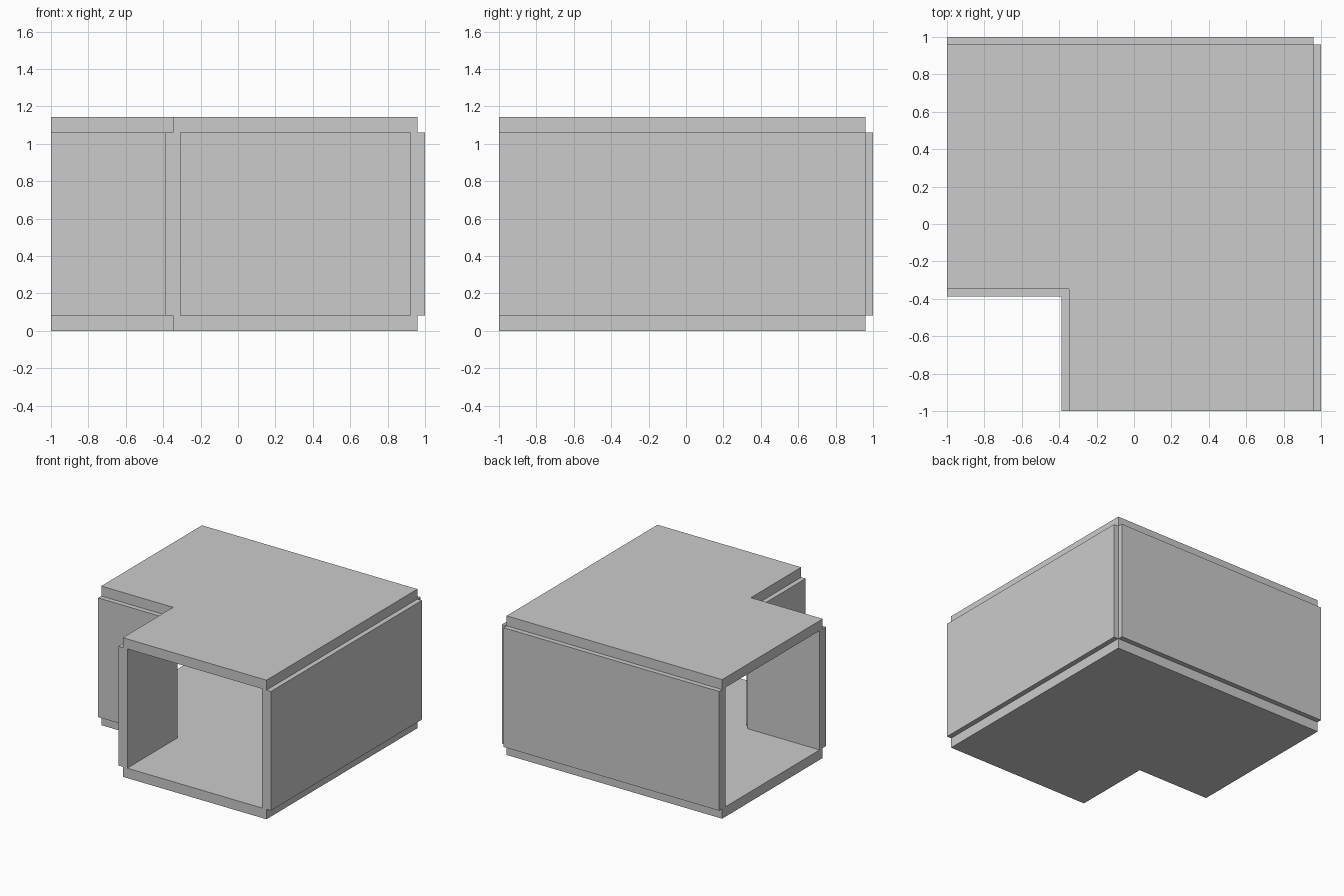
import bpy, bmesh

if "Cube" in bpy.data.objects:
    bpy.data.objects.remove(bpy.data.objects["Cube"])

U = 2 / 24.5            # panel thickness
EDGE = 1 - U / 2        # outer edge of floor and roof
INNER = -1 + 8 * U      # inside corner of the L
HEIGHT = 14 * U


def prism(name, outline, z0, z1):
    bm = bmesh.new()
    face = bm.faces.new([bm.verts.new((x, y, z0)) for x, y in outline])
    top = bmesh.ops.extrude_face_region(bm, geom=[face])["geom"]
    bmesh.ops.translate(bm, vec=(0, 0, z1 - z0),
                        verts=[v for v in top if isinstance(v, bmesh.types.BMVert)])
    bmesh.ops.recalc_face_normals(bm, faces=bm.faces)
    mesh = bpy.data.meshes.new(name)
    bm.to_mesh(mesh)
    bm.free()
    obj = bpy.data.objects.new(name, mesh)
    bpy.context.collection.objects.link(obj)
    return obj


# L-shaped floor and roof slabs
slab = [(-1, EDGE), (-1, INNER), (INNER, INNER), (INNER, -1), (EDGE, -1), (EDGE, EDGE)]
prism("floor", slab, 0, U)
prism("roof", slab, HEIGHT - U, HEIGHT)

# Walls straddle the slab edges, leaving a small notch at each corner
for side, line in (("outer", EDGE), ("inner", INNER)):
    a, b = line - U / 2, line + U / 2
    wall = [(a, -1), (b, -1), (b, line), (a, line)]
    prism(side + "_wall_right", wall, U, HEIGHT - U)
    prism(side + "_wall_back", [(y, x) for x, y in wall], U, HEIGHT - U)
